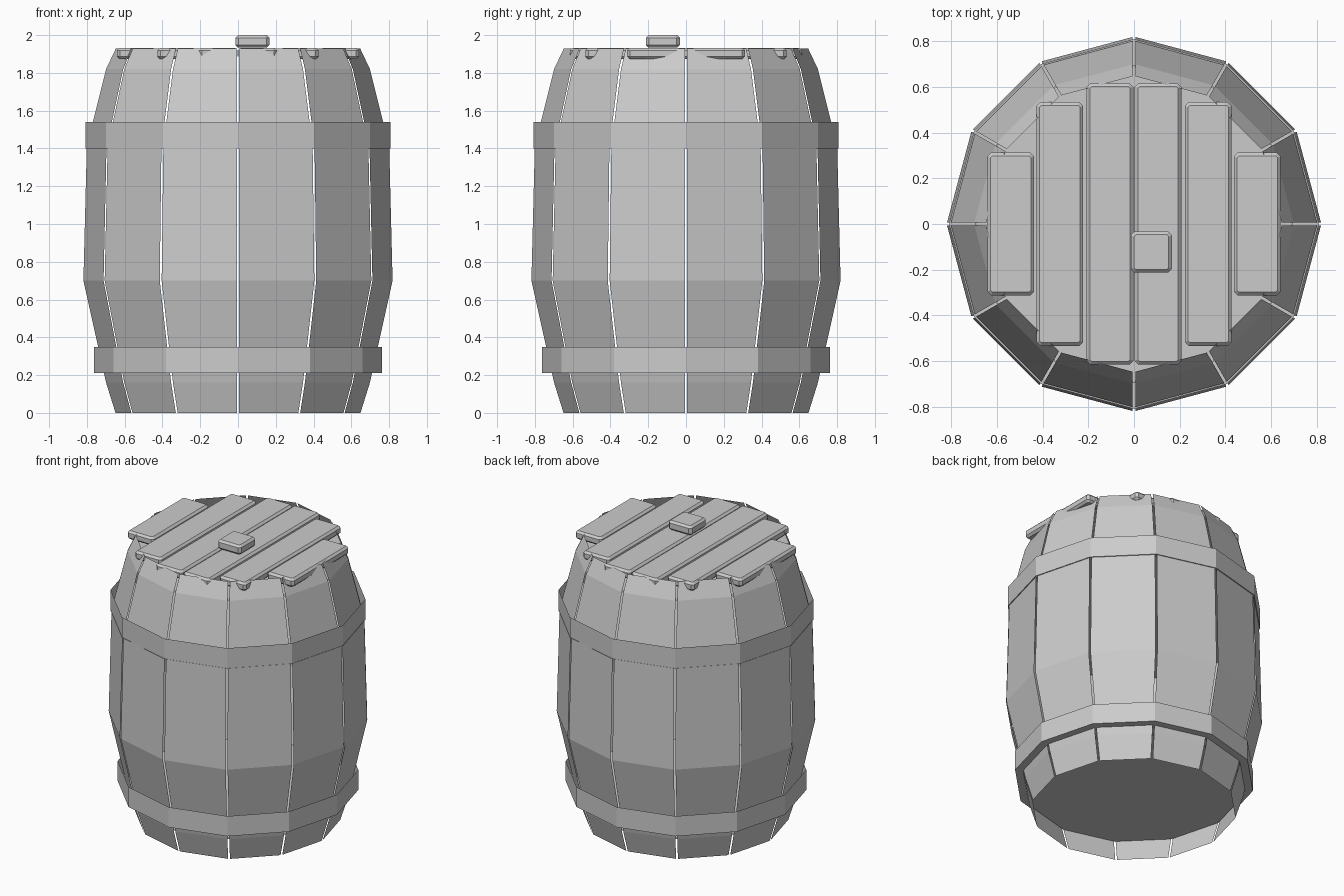
import bpy, bmesh, math
from mathutils import Vector

if "Cube" in bpy.data.objects:
    bpy.data.objects.remove(bpy.data.objects["Cube"])

SIDES = 12
wood = bpy.data.materials.new("plain_grey")
wood.diffuse_color = (0.6, 0.6, 0.6, 1)
wood.use_nodes = True
wood.node_tree.nodes["Principled BSDF"].inputs["Base Color"].default_value = wood.diffuse_color


def finish(name, bm):
    me = bpy.data.meshes.new(name)
    bm.to_mesh(me)
    bm.free()
    me.materials.append(wood)
    ob = bpy.data.objects.new(name, me)
    bpy.context.collection.objects.link(ob)
    return ob


def corner(i, r, z):
    a = 2 * math.pi * i / SIDES
    return Vector((r * math.cos(a), r * math.sin(a), z))


def ring_strip(name, profile, gap=0.0):
    """Twelve flat-sided panels following a profile, with an optional gap between panels."""
    bm = bmesh.new()
    for i in range(SIDES):
        rows = []
        for r, z in profile:
            a, b = corner(i, r, z), corner(i + 1, r, z)
            d = (b - a).normalized() * gap
            rows.append((bm.verts.new(a + d), bm.verts.new(b - d)))
        for (a, b), (c, d) in zip(rows, rows[1:]):
            bm.faces.new((a, b, d, c))
    if not gap:
        bmesh.ops.remove_doubles(bm, verts=bm.verts, dist=1e-5)
    return finish(name, bm)


def disc(name, r, z, up):
    bm = bmesh.new()
    vs = [bm.verts.new(corner(i, r, z)) for i in range(SIDES)]
    bm.faces.new(vs if up else vs[::-1])
    return finish(name, bm)


def bevelled_box(name, x0, x1, y0, y1, z0, z1, corner_cut=0.016, edge_cut=0.014):
    """Box with chamfered upright corners, then chamfered top and bottom rims."""
    bm = bmesh.new()
    bmesh.ops.create_cube(bm, size=1)
    for v in bm.verts:
        v.co = Vector(((x0 + x1) / 2 + v.co.x * (x1 - x0),
                       (y0 + y1) / 2 + v.co.y * (y1 - y0),
                       (z0 + z1) / 2 + v.co.z * (z1 - z0)))

    def upright(e):
        return abs(e.verts[0].co.z - e.verts[1].co.z) > 1e-4

    for want, cut in ((True, corner_cut), (False, edge_cut)):
        bmesh.ops.bevel(bm, geom=[e for e in bm.edges if upright(e) == want],
                        offset=cut, segments=1, profile=0.5, affect='EDGES')
    return finish(name, bm)


# Staves: thin curved panels, open top and bottom
ring_strip("staves", [(0.65, 0), (0.70, 0.16), (0.82, 0.70), (0.802, 1.41),
                      (0.70, 1.82), (0.648, 1.93)], gap=0.006)

# Hoops, each with a flat floor across the inside of the barrel
ring_strip("upper_hoop", [(0.807, 1.40), (0.807, 1.54)])
disc("upper_hoop_floor", 0.809, 1.40, True)
ring_strip("lower_hoop", [(0.762, 0.21), (0.762, 0.35)])
disc("lower_hoop_floor", 0.762, 0.21, False)

# Recessed heads
disc("bottom_head", 0.695, 0.16, False)
disc("top_head", 0.695, 1.82, True)

# Lid planks, mirrored left and right
for x0, x1, hy in ((0.003, 0.207, 0.615), (0.223, 0.427, 0.533), (0.437, 0.641, 0.312)):
    bevelled_box("lid_plank", x0, x1, -hy, hy, 1.873, 1.933)
    bevelled_box("lid_plank", -x1, -x0, -hy, hy, 1.873, 1.933)

# Small block handle
bevelled_box("lid_handle", -0.014, 0.166, -0.213, -0.033, 1.934, 2.0)
